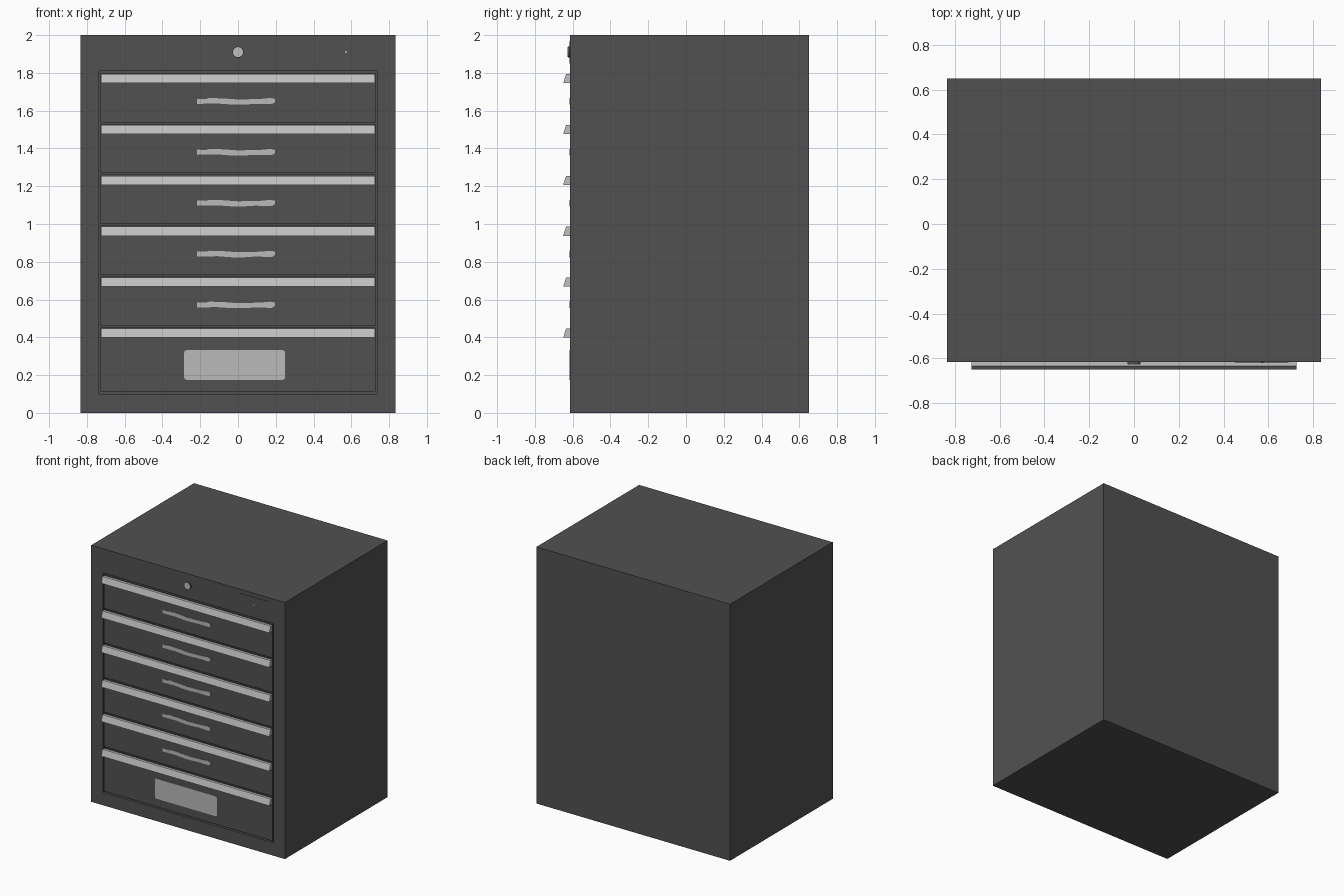
import bpy, bmesh, math

if "Cube" in bpy.data.objects:
    bpy.data.objects.remove(bpy.data.objects["Cube"])

FRONT = -0.615   # plane of the cabinet front


def mat(name, v):
    m = bpy.data.materials.new(name)
    m.diffuse_color = (v, v, v, 1)
    m.use_nodes = True
    m.node_tree.nodes["Principled BSDF"].inputs["Base Color"].default_value = m.diffuse_color
    return m


dark = mat("charcoal_paint", 0.083)
metal = mat("brushed_metal", 0.53)
label = mat("label_grey", 0.49)


def add(name, bm, m):
    bmesh.ops.recalc_face_normals(bm, faces=bm.faces)
    me = bpy.data.meshes.new(name)
    bm.to_mesh(me)
    bm.free()
    me.materials.append(m)
    ob = bpy.data.objects.new(name, me)
    bpy.context.collection.objects.link(ob)
    return ob


def box(name, x0, x1, y0, y1, z0, z1, m):
    prism_y(name, [(x0, z0), (x1, z0), (x1, z1), (x0, z1)], y0, y1, m)


def prism_y(name, xz, y0, y1, m):
    """Extrude an x-z outline from y0 back to y1."""
    bm = bmesh.new()
    f = bm.faces.new([bm.verts.new((x, y1, z)) for x, z in xz])
    r = bmesh.ops.extrude_face_region(bm, geom=[f])
    for v in r["geom"]:
        if isinstance(v, bmesh.types.BMVert):
            v.co.y = y0
    if f.is_valid and len(bm.faces) == len(xz) + 1:
        bm.faces.new([v for v in f.verts])
    add(name, bm, m)


def circle(cx, cz, r, n=24):
    return [(cx + r * math.cos(2 * math.pi * i / n),
             cz + r * math.sin(2 * math.pi * i / n)) for i in range(n)]


def rounded(x0, x1, z0, z1, r, n=4):
    pts = []
    for k, (cx, cz) in enumerate([(x1 - r, z1 - r), (x0 + r, z1 - r),
                                  (x0 + r, z0 + r), (x1 - r, z0 + r)]):
        for i in range(n + 1):
            a = math.pi / 2 * (k + i / n)
            pts.append((cx + r * math.cos(a), cz + r * math.sin(a)))
    return pts


# Cabinet shell: a box whose front has a shallow rectangular recess
bm = bmesh.new()


def ring(w, y, z0, z1):
    return [bm.verts.new(p) for p in
            [(-w, y, z0), (w, y, z0), (w, y, z1), (-w, y, z1)]]


rings = [ring(0.835, 0.65, 0, 2), ring(0.835, FRONT, 0, 2),
         ring(0.735, FRONT, 0.10, 1.81), ring(0.735, FRONT + 0.025, 0.10, 1.81)]
bm.faces.new(rings[0])
bm.faces.new(rings[-1])
for a, b in zip(rings, rings[1:]):
    for i in range(4):
        j = (i + 1) % 4
        bm.faces.new([a[i], a[j], b[j], b[i]])
add("cabinet_shell", bm, dark)

# Drawers with angled full-width pulls
STEP = 0.2695
for i in range(6):
    top = 1.80 - STEP * i
    bottom = 0.112 if i == 5 else top - STEP + 0.008
    box(f"drawer_front_{i+1}", -0.727, 0.727, FRONT, FRONT + 0.025, bottom, top, dark)

    bm = bmesh.new()
    prof = [(FRONT, top - 0.054), (-0.65, top - 0.054),
            (-0.635, top - 0.006), (FRONT, top - 0.006)]
    ends = [[bm.verts.new((x, y, z)) for y, z in prof] for x in (-0.725, 0.725)]
    bm.faces.new(ends[0])
    bm.faces.new(ends[1])
    for k in range(4):
        n = (k + 1) % 4
        bm.faces.new([ends[0][k], ends[0][n], ends[1][n], ends[1][k]])
    add(f"drawer_pull_{i+1}", bm, metal)

    # Thin wavy marker plate on the five upper drawers
    if i < 5:
        c = top - 0.15
        outline = [(-0.217, -0.014), (-0.11, -0.012), (-0.03, -0.018),
                   (0.03, -0.018), (0.09, -0.014), (0.18, -0.016),
                   (0.197, -0.004), (0.197, 0.012), (0.17, 0.017),
                   (0.12, 0.012), (0.0, 0.009), (-0.08, 0.015),
                   (-0.15, 0.017), (-0.17, 0.012), (-0.217, 0.013)]
        prism_y(f"marker_plate_{i+1}", [(x, c + z) for x, z in outline],
                FRONT - 0.002, FRONT, label)

# Label plate on the bottom drawer
prism_y("bottom_label_plate", rounded(-0.285, 0.25, 0.175, 0.332, 0.014),
        FRONT - 0.002, FRONT, label)

# Lock: dark collar with a metal face
prism_y("lock_collar", circle(0, 1.91, 0.029), FRONT - 0.011, FRONT, dark)
prism_y("lock_face", circle(0, 1.91, 0.027), FRONT - 0.013, FRONT - 0.011, metal)

# Thin badge plate at upper right with a tiny light spot
box("badge_plate", 0.45, 0.69, FRONT - 0.003, FRONT, 1.85, 1.97, dark)
prism_y("badge_spot", circle(0.572, 1.91, 0.006, 8), FRONT - 0.005, FRONT - 0.003, label)
